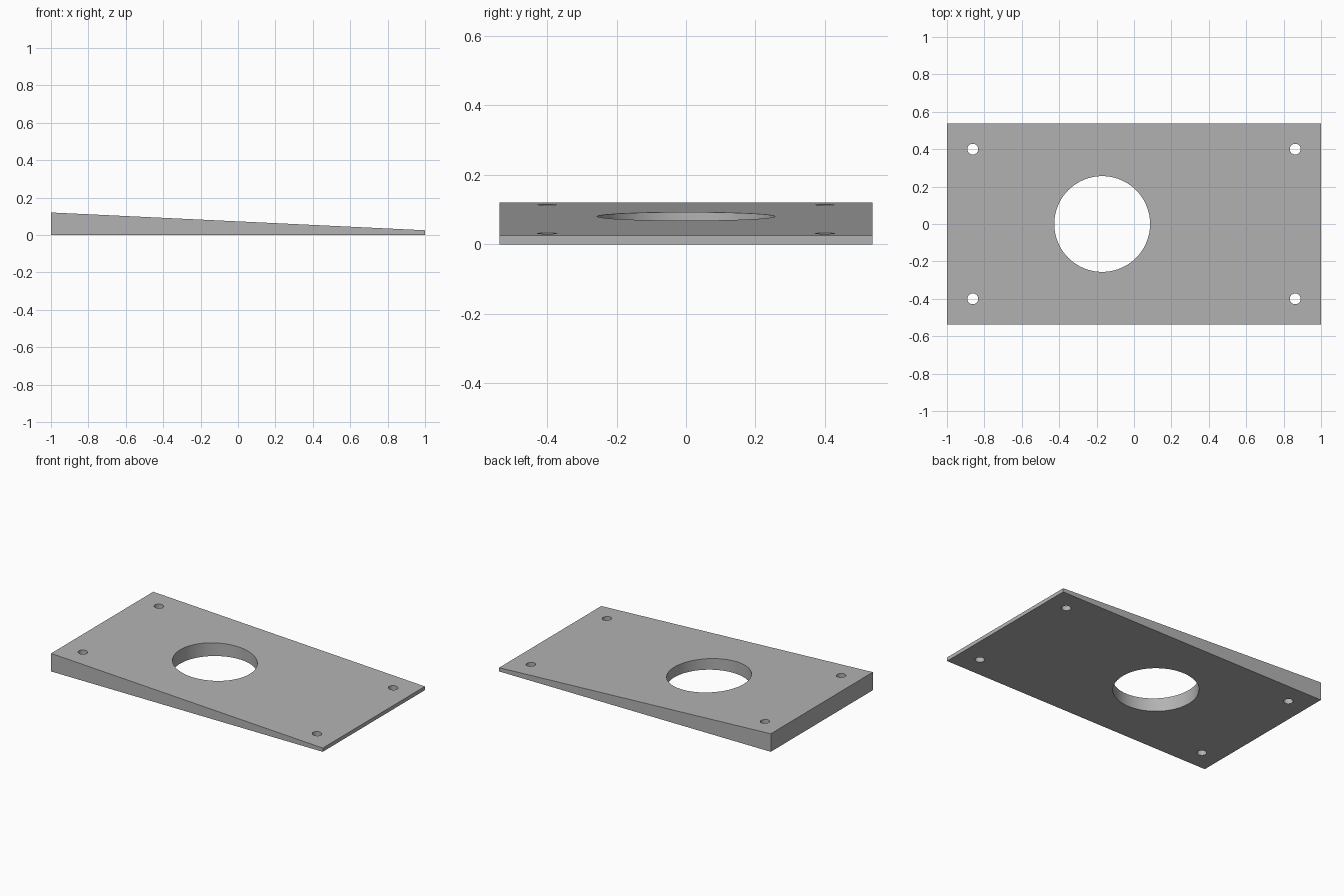
import bpy
import bmesh

default = bpy.data.objects.get("Cube")
if default:
    bpy.data.objects.remove(default, do_unlink=True)

HALF_X, HALF_Y = 1.0, 0.537
THICK, THIN = 0.12, 0.025

grey = bpy.data.materials.new("plain grey")
grey.use_nodes = True
colour = (0.45, 0.45, 0.45, 1)
grey.diffuse_color = colour
grey.node_tree.nodes["Principled BSDF"].inputs["Base Color"].default_value = colour


def drill(name, x, y, radius, sides):
    """Cut a vertical round hole through the plate."""
    bpy.ops.mesh.primitive_cylinder_add(vertices=sides, radius=radius, depth=1, location=(x, y, 0))
    cutter = bpy.context.object
    cutter.name = name
    cutter.data.materials.append(grey)
    cutter.hide_render = True
    mod = plate.modifiers.new(name, "BOOLEAN")
    mod.operation = "DIFFERENCE"
    mod.solver = "EXACT"
    mod.object = cutter
    bpy.context.view_layer.objects.active = plate
    bpy.ops.object.modifier_apply(modifier=name)
    bpy.data.objects.remove(cutter, do_unlink=True)


# Wedge plate: side profile extruded across its width
profile = [(-HALF_X, 0), (HALF_X, 0), (HALF_X, THIN), (-HALF_X, THICK)]
bm = bmesh.new()
side = bm.faces.new([bm.verts.new((x, -HALF_Y, z)) for x, z in profile])
out = bmesh.ops.extrude_face_region(bm, geom=[side])
moved = [v for v in out["geom"] if isinstance(v, bmesh.types.BMVert)]
bmesh.ops.translate(bm, verts=moved, vec=(0, 2 * HALF_Y, 0))
bmesh.ops.recalc_face_normals(bm, faces=bm.faces)
mesh = bpy.data.meshes.new("wedge_plate")
bm.to_mesh(mesh)
bm.free()
plate = bpy.data.objects.new("wedge_plate", mesh)
bpy.context.collection.objects.link(plate)
mesh.materials.append(grey)

# Large opening and four corner screw holes
drill("centre_opening", -0.17, 0, 0.256, 96)
for sx in (-1, 1):
    for sy in (-1, 1):
        drill("screw_hole", sx * 0.862, sy * 0.4, 0.029, 32)

# Smooth hole walls with crisp rims
bpy.ops.object.select_all(action="DESELECT")
plate.select_set(True)
bpy.context.view_layer.objects.active = plate
bpy.ops.object.shade_smooth_by_angle(angle=0.5)
